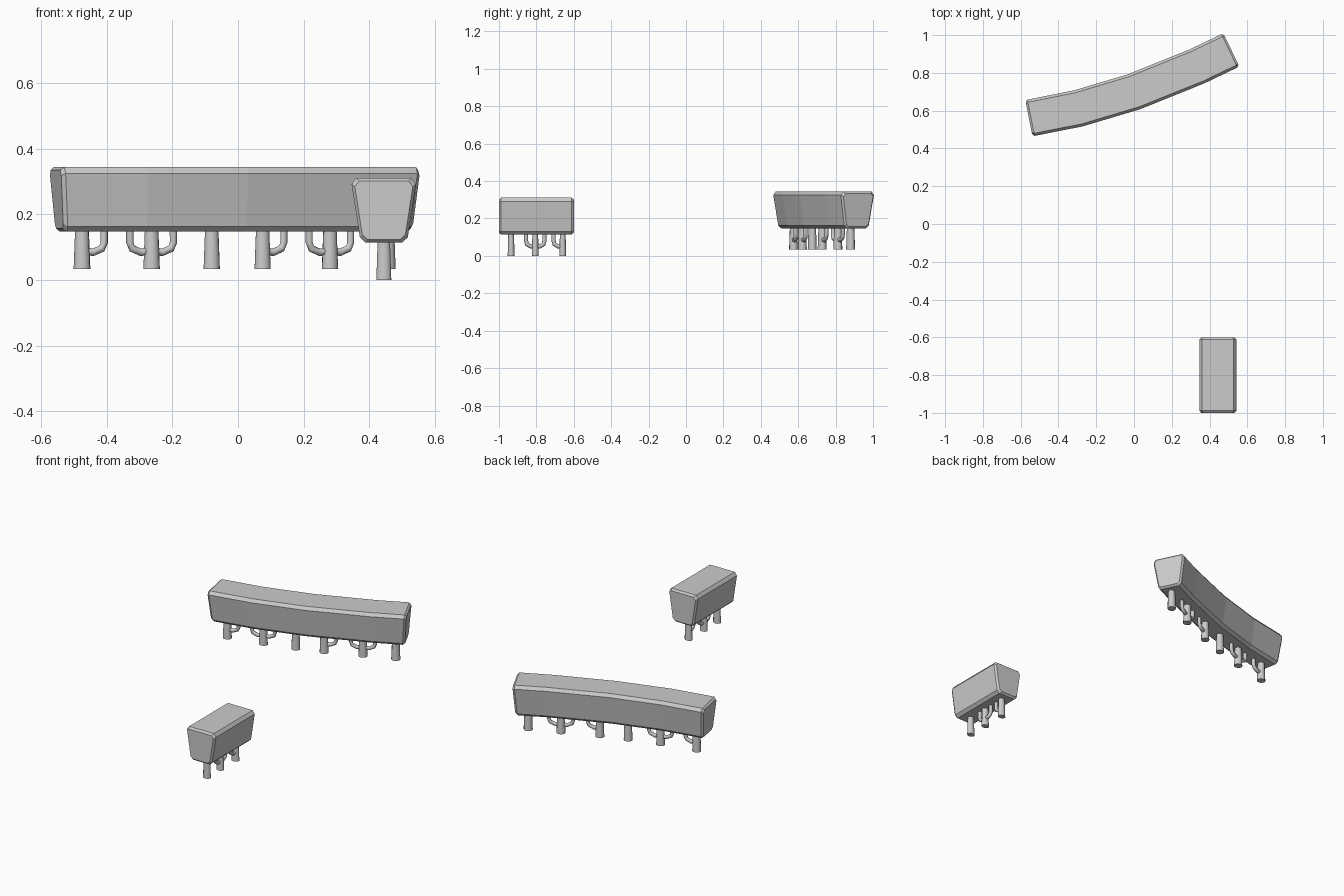
import bpy, bmesh, math
from mathutils import Vector

if "Cube" in bpy.data.objects:
    bpy.data.objects.remove(bpy.data.objects["Cube"])

UP = Vector((0, 0, 1))


def loft(name, rings, smooth=False):
    """Skin closed rings of points and cap both ends."""
    bm = bmesh.new()
    vs = [[bm.verts.new(p) for p in ring] for ring in rings]
    n = len(rings[0])
    for a, b in zip(vs, vs[1:]):
        for i in range(n):
            j = (i + 1) % n
            bm.faces.new((a[i], a[j], b[j], b[i]))
    bm.faces.new(vs[0])
    bm.faces.new(vs[-1])
    bmesh.ops.recalc_face_normals(bm, faces=bm.faces)
    me = bpy.data.meshes.new(name)
    bm.to_mesh(me)
    bm.free()
    ob = bpy.data.objects.new(name, me)
    bpy.context.collection.objects.link(ob)
    if smooth:
        bpy.ops.object.select_all(action='DESELECT')
        ob.select_set(True)
        bpy.context.view_layer.objects.active = ob
        bpy.ops.object.shade_smooth_by_angle(angle=math.radians(50))
    return ob


# hedge cross-section: (sideways, height above hedge bottom)
HALF = [(0.056, 0.0), (0.073, 0.016), (0.098, 0.178), (0.084, 0.197)]
SECTION = HALF + [(-u, h) for u, h in reversed(HALF)]


def hedge(name, path, bottom, taper):
    pts = [Vector((x, y, 0)) for x, y in path]
    last = len(pts) - 1
    rings = []
    for i, p in enumerate(pts):
        t = (pts[min(i + 1, last)] - pts[max(i - 1, 0)]).normalized()
        side = t.cross(UP)

        def ring(scale, inset):
            out = []
            for u, h in SECTION:
                h = 0.1 + (h - 0.1) * scale
                lean = taper * (1 - h / 0.197) if i in (0, last) else 0
                shift = (inset + lean) * (1 if i == 0 else -1)
                out.append(p + side * u * scale + t * shift + UP * (bottom + h))
            return out
        # bevelled rim at both ends
        if i == 0:
            rings += [ring(0.9, 0), ring(1, 0.012)]
        elif i == last:
            rings += [ring(1, 0.012), ring(0.9, 0)]
        else:
            rings.append(ring(1, 0))
    loft(name, rings)


def trunk(name, x, y, z, along, stretch, branches):
    base = Vector((x, y, z))
    d = Vector((math.cos(along), math.sin(along), 0))
    s = d.cross(UP)
    # tapered stem sunk into the hedge
    rings = []
    for h, k in ((0, 1), (0.135, 0.8)):
        rings.append([base + UP * h
                      + d * (0.0185 * stretch * k * math.cos(a))
                      + s * (0.024 * k * math.sin(a))
                      for a in (math.tau * i / 10 for i in range(10))])
    loft(name, rings, True)
    # side branches that bend upward
    for sign in branches:
        prof = [(0.0, 0.056), (0.024, 0.05), (0.044, 0.062), (0.049, 0.08), (0.049, 0.13)]
        pts = [base + d * (sign * o * stretch) + UP * h for o, h in prof]
        rings = []
        for i, p in enumerate(pts):
            t = (pts[min(i + 1, 4)] - pts[max(i - 1, 0)]).normalized()
            n = t.cross(s)
            rings.append([p + 0.0115 * (s * math.cos(a) + n * math.sin(a))
                          for a in (math.tau * k / 8 for k in range(8))])
        loft(name + "_branch", rings, True)


# short straight hedge
hedge("short_hedge", [(0.444, -1.0), (0.444, -0.6)], 0.114, 0.0)
for i, (y, br) in enumerate([(-0.935, ()), (-0.806, (1, -1)), (-0.659, (-1,))]):
    trunk(f"short_hedge_trunk_{i + 1}", 0.444, y, 0, math.pi / 2, 1.0, br)

# long curved hedge
hedge("long_hedge", [(-0.557, 0.56), (-0.295, 0.612), (0.0, 0.70),
                     (0.335, 0.835), (0.516, 0.922)], 0.147, 0.014)
row = [(-0.475, 0.575, 10, (1,)), (-0.263, 0.622, 15, (1, -1)),
       (-0.08, 0.675, 17, ()), (0.075, 0.728, 20, (1,)),
       (0.28, 0.812, 23, (1, -1)), (0.455, 0.88, 26, ())]
for i, (x, y, deg, br) in enumerate(row):
    trunk(f"long_hedge_trunk_{i + 1}", x, y, 0.034, math.radians(deg), 1.4, br)
